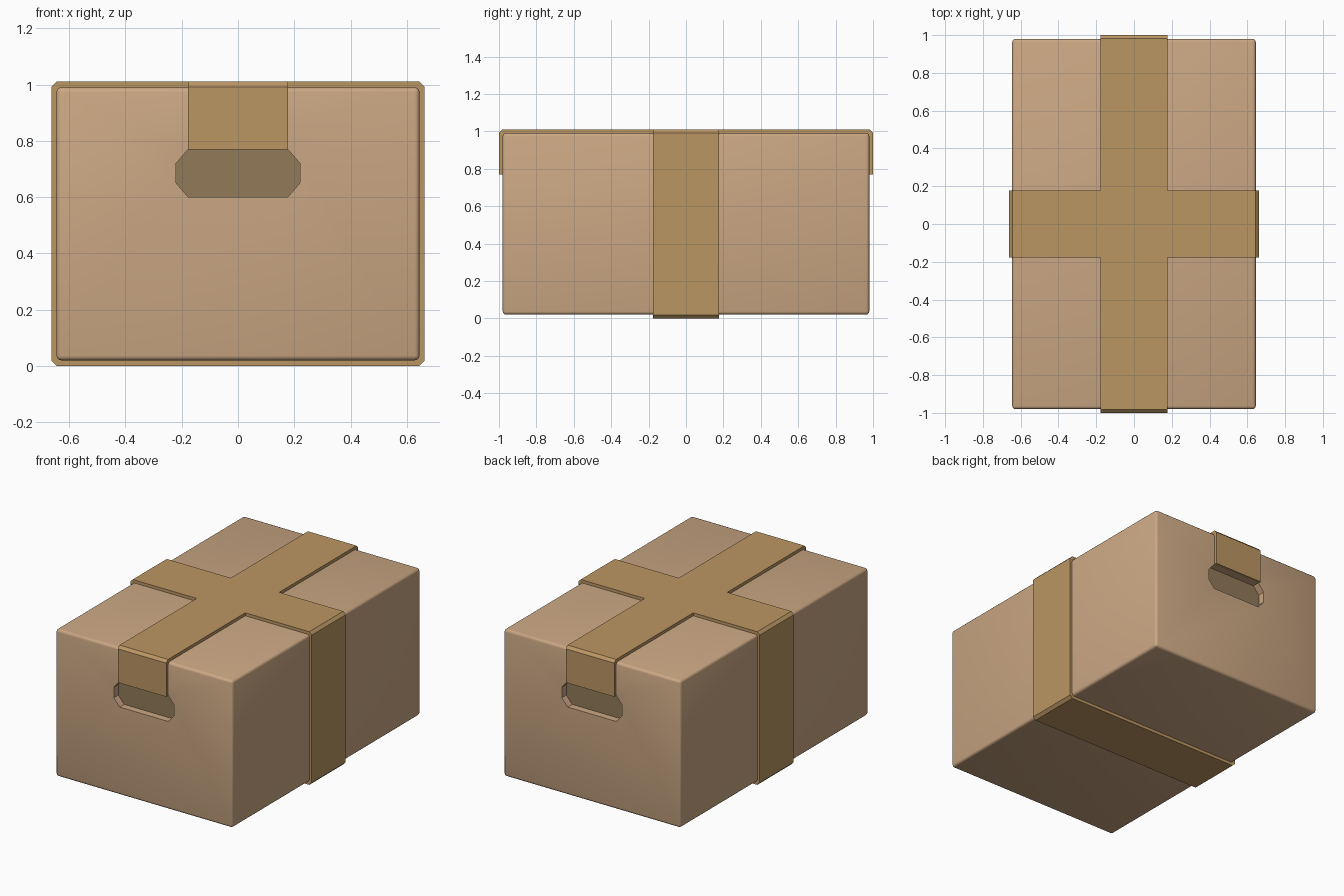
import bpy, bmesh

if "Cube" in bpy.data.objects:
    bpy.data.objects.remove(bpy.data.objects["Cube"])

BX, BY, Z0, Z1 = 0.645, 0.98, 0.02, 0.99   # cardboard body
TX, TY, TZ = 0.662, 1.0, 1.01              # outer limits of the tape
W, C = 0.177, 0.018                        # tape half width, corner chamfer
DEPTH = 0.05                               # handle recess depth


def material(name, rgb):
    m = bpy.data.materials.new(name)
    m.diffuse_color = (*rgb, 1)
    m.use_nodes = True
    m.node_tree.nodes["Principled BSDF"].inputs["Base Color"].default_value = m.diffuse_color
    return m


card = material("cardboard", (0.60, 0.39, 0.23))
tape = material("tape", (0.50, 0.305, 0.125))
dark = material("recess_shade", (0.29, 0.195, 0.098))


def finish(name, bm, mat):
    bmesh.ops.recalc_face_normals(bm, faces=bm.faces)
    me = bpy.data.meshes.new(name)
    bm.to_mesh(me)
    bm.free()
    me.materials.append(mat)
    ob = bpy.data.objects.new(name, me)
    bpy.context.collection.objects.link(ob)
    return ob


def prism(name, profile, y0, y1, mat):
    """Extrude an (x, z) profile along y."""
    bm = bmesh.new()
    a = [bm.verts.new((x, y0, z)) for x, z in profile]
    b = [bm.verts.new((x, y1, z)) for x, z in profile]
    bm.faces.new(a)
    bm.faces.new(b)
    for i in range(len(a)):
        j = (i + 1) % len(a)
        bm.faces.new((a[i], a[j], b[j], b[i]))
    return finish(name, bm, mat)


def strip(name, outer, inner, half, place, closed, mat):
    """Tape band of given half width between an outer and inner path."""
    bm = bmesh.new()
    rows = [[bm.verts.new(place(p, w)) for p, w in
             ((o, -half), (o, half), (i, half), (i, -half))]
            for o, i in zip(outer, inner)]
    n = len(rows)
    for k in range(n if closed else n - 1):
        r, s = rows[k], rows[(k + 1) % n]
        for q in range(4):
            t = (q + 1) % 4
            bm.faces.new((r[q], r[t], s[t], s[q]))
    if not closed:
        bm.faces.new(rows[-1])
    return finish(name, bm, mat)


# Cardboard body with softly rounded edges
bm = bmesh.new()
bmesh.ops.create_cube(bm, size=1)
for v in bm.verts:
    v.co = (v.co.x * 2 * BX, v.co.y * 2 * BY, Z0 + (v.co.z + 0.5) * (Z1 - Z0))
bmesh.ops.bevel(bm, geom=bm.edges[:], offset=0.017, segments=3, profile=0.5,
                affect='EDGES')
body = finish("cardboard_body", bm, card)

# Handle recesses at both ends, with a dark panel at the back of each
octagon = [(-0.177, 0.60), (0.177, 0.60), (0.22, 0.65), (0.22, 0.72),
           (0.177, 0.77), (-0.177, 0.77), (-0.22, 0.72), (-0.22, 0.65)]
bpy.context.view_layer.objects.active = body
for s, end in ((-1, "front"), (1, "back")):
    cutter = prism("recess_cutter", octagon, s * (BY - DEPTH), s * (BY + 0.1), card)
    cutter.hide_render = True
    mod = body.modifiers.new("recess", 'BOOLEAN')
    mod.operation = 'DIFFERENCE'
    mod.solver = 'EXACT'
    mod.object = cutter
    bpy.ops.object.modifier_apply(modifier=mod.name)
    bpy.data.objects.remove(cutter)
    prism(end + "_handle_panel", octagon, s * (BY - DEPTH - 0.004),
          s * (BY - DEPTH + 0.003), dark)
body.select_set(True)
bpy.ops.object.shade_smooth_by_angle(angle=0.7)

# Tape band wrapped all the way round the middle
half_out = [(TX, C), (TX, TZ - C), (TX - C, TZ)]
outer = [(TX - C, 0)] + half_out
outer += [(-x, z) for x, z in reversed(outer)]
inner = [(BX - 0.02 if abs(x) < TX - C / 2 else BX - 0.004, 0) for x, z in outer]
inner = [((1 if x > 0 else -1) * i[0],
          Z0 + 0.002 if z < C / 2 else Z1 - 0.002 if z > TZ - C / 2
          else Z0 + 0.02 if z < 0.5 else Z1 - 0.02)
         for (x, z), i in zip(outer, inner)]
strip("wrap_tape", outer, inner, W, lambda p, w: (p[0], w, p[1]), True, tape)

# Lengthwise tape arms folding down over each end to the handle
arm_out = [(W, TZ), (TY - C, TZ), (TY, TZ - C), (TY, 0.77)]
arm_in = [(W, Z1 - 0.002), (BY - 0.02, Z1 - 0.002), (BY - 0.004, Z1 - 0.02),
          (BY - 0.004, 0.77)]
for s, end in ((-1, "front"), (1, "back")):
    strip(end + "_tape", arm_out, arm_in, W,
          lambda p, w: (w, s * p[0], p[1]), False, tape)
